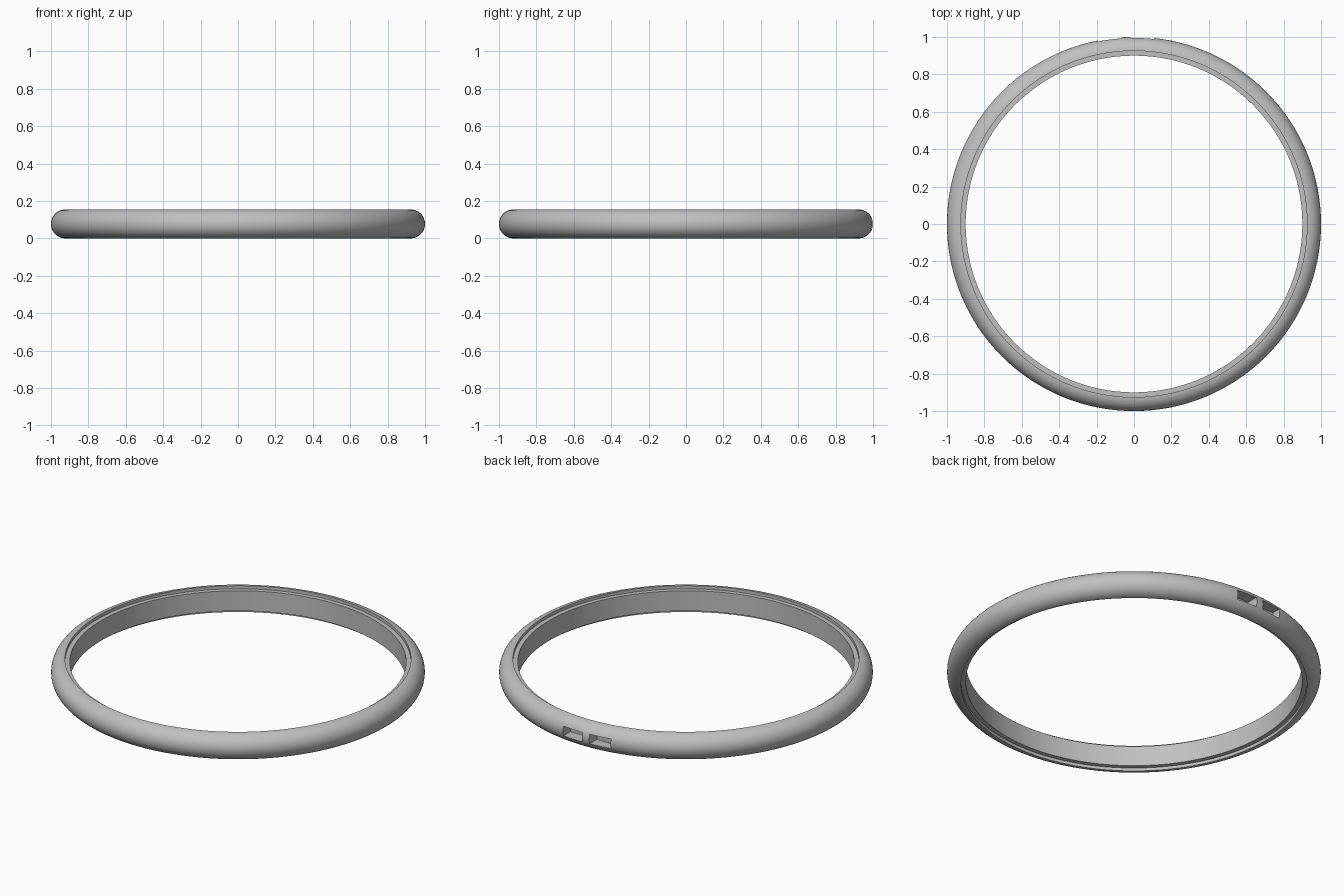
import bpy, bmesh, math

old = bpy.data.objects.get("Cube")
if old:
    bpy.data.objects.remove(old, do_unlink=True)

HEIGHT = 0.155
R = HEIGHT / 2          # radius of the rounded outer side
CORE = 1.0 - R          # where the rounded side begins
BORE = 0.90
STEP = 0.018            # depth of the ledge by the bore
SEGMENTS = 192
ARC = 24

grey = bpy.data.materials.new("satin_grey")
grey.use_nodes = True
colour = (0.53, 0.53, 0.53, 1)
grey.diffuse_color = colour
grey.node_tree.nodes["Principled BSDF"].inputs["Base Color"].default_value = colour


def make_object(name, bm):
    bmesh.ops.recalc_face_normals(bm, faces=bm.faces)
    mesh = bpy.data.meshes.new(name)
    bm.to_mesh(mesh)
    bm.free()
    mesh.materials.append(grey)
    obj = bpy.data.objects.new(name, mesh)
    bpy.context.collection.objects.link(obj)
    return obj


# Ring profile: half-round outside, ledges above and below a straight bore
profile = []
for i in range(ARC + 1):
    a = -math.pi / 2 + math.pi * i / ARC
    profile.append((CORE + R * math.cos(a), R + R * math.sin(a)))
lip = CORE + 0.003
profile[0], profile[-1] = (lip, 0), (lip, HEIGHT)
profile += [(lip, HEIGHT - STEP), (BORE, HEIGHT - STEP), (BORE, STEP), (lip, STEP)]

# Sweep the profile round the z axis
bm = bmesh.new()
loops = []
for s in range(SEGMENTS):
    t = 2 * math.pi * s / SEGMENTS
    loops.append([bm.verts.new((r * math.cos(t), r * math.sin(t), z)) for r, z in profile])
n = len(profile)
for s in range(SEGMENTS):
    a, b = loops[s], loops[(s + 1) % SEGMENTS]
    for i in range(n):
        j = (i + 1) % n
        bm.faces.new((a[i], b[i], b[j], a[j]))
ring = make_object("ring_band", bm)

# Two blind slots side by side in the back of the band
bm = bmesh.new()
for x in (0.044, -0.13):
    box = bmesh.ops.create_cube(bm, size=1)["verts"]
    bmesh.ops.scale(bm, vec=(0.128, 0.14, 0.056), verts=box)
    bmesh.ops.translate(bm, vec=(x, 0.995, R), verts=box)
cutter = make_object("slot_cutter", bm)

cut = ring.modifiers.new("slots", "BOOLEAN")
cut.operation = "DIFFERENCE"
cut.solver = "EXACT"
cut.object = cutter

bpy.ops.object.select_all(action="DESELECT")
ring.select_set(True)
bpy.context.view_layer.objects.active = ring
bpy.ops.object.modifier_apply(modifier=cut.name)
bpy.data.objects.remove(cutter, do_unlink=True)
bpy.ops.object.shade_smooth_by_angle(angle=math.radians(30))
